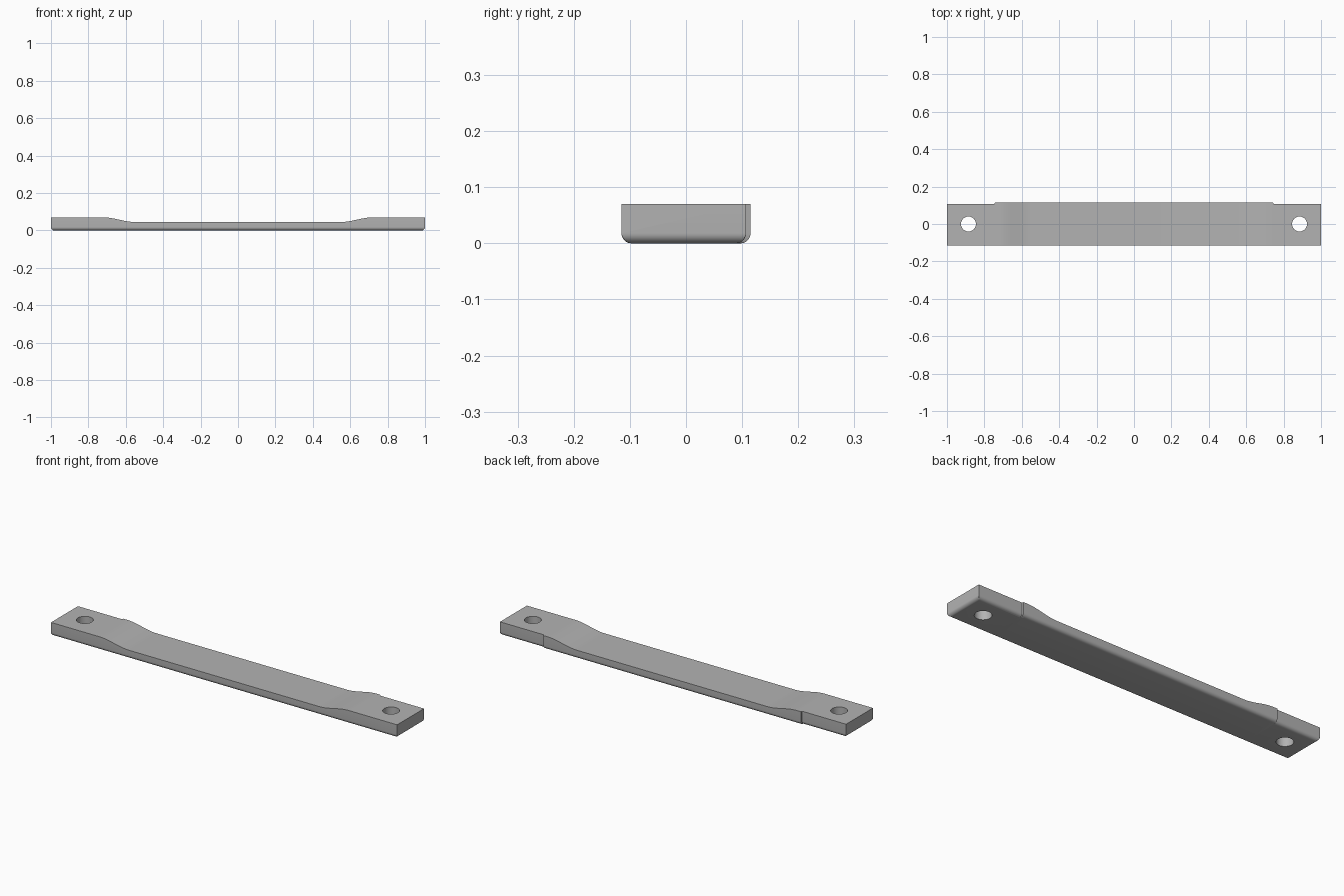
import bpy, bmesh, math

cube = bpy.data.objects.get("Cube")
if cube:
    bpy.data.objects.remove(cube, do_unlink=True)

FRONT, BACK, BACK_END = -0.115, 0.115, 0.107
THICK, THIN = 0.07, 0.045
ROUND, STEP = 0.018, 0.745
ARC = 8

grey = bpy.data.materials.new("grey_plastic")
grey.use_nodes = True
grey.diffuse_color = (0.45, 0.45, 0.45, 1)
grey.node_tree.nodes["Principled BSDF"].inputs["Base Color"].default_value = grey.diffuse_color


def top_height(x):
    """Thick ends blending in an S curve to the thin middle."""
    t = min(max((abs(x) - 0.55) / 0.17, 0), 1)
    return THIN + (THICK - THIN) * t * t * (3 - 2 * t)


def section(x):
    """Cross-section with rounded lower corners, lifted where the end rounds over."""
    d = min(1 - abs(x), ROUND)
    floor = ROUND - math.sqrt(max(ROUND ** 2 - (ROUND - d) ** 2, 0))
    back = BACK_END if abs(x) > STEP else BACK
    angles = [math.pi / 2 * i / ARC for i in range(ARC + 1)]
    arc = [(ROUND * (1 - math.cos(a)), max(ROUND * (1 - math.sin(a)), floor)) for a in angles]
    top = top_height(x)
    return ([(x, FRONT, top)] + [(x, FRONT + i, z) for i, z in arc]
            + [(x, back - i, z) for i, z in reversed(arc)] + [(x, back, top)])


# Stations along one half, mirrored to the other
half = [1 - ROUND * (1 - math.cos(math.pi / 2 * i / ARC)) for i in range(ARC + 1)]
half += [STEP + 0.001, STEP - 0.001]
half += [0.72 - 0.17 * i / 16 for i in range(17)]
stations = sorted([-x for x in half] + half)

# Bar body lofted through the stations
bm = bmesh.new()
rings = [[bm.verts.new(p) for p in section(x)] for x in stations]
for a, b in zip(rings, rings[1:]):
    for i in range(len(a)):
        j = (i + 1) % len(a)
        bm.faces.new((a[i], a[j], b[j], b[i]))
bm.faces.new(rings[0])
bm.faces.new(rings[-1])
bmesh.ops.remove_doubles(bm, verts=bm.verts, dist=1e-6)
bmesh.ops.recalc_face_normals(bm, faces=bm.faces)
mesh = bpy.data.meshes.new("handle_bar")
bm.to_mesh(mesh)
bm.free()
mesh.materials.append(grey)
bar = bpy.data.objects.new("handle_bar", mesh)
bpy.context.collection.objects.link(bar)

# Screw holes through both ends
for side, x in (("right", -0.885), ("left", 0.885)):
    bpy.ops.mesh.primitive_cylinder_add(vertices=48, radius=0.04, depth=0.3, location=(x, 0, 0.03))
    cutter = bpy.context.object
    cutter.name = side + "_hole_cutter"
    cutter.data.materials.append(grey)
    cut = bar.modifiers.new(side + "_hole", "BOOLEAN")
    cut.operation = "DIFFERENCE"
    cut.solver = "EXACT"
    cut.object = cutter
    bpy.ops.object.select_all(action="DESELECT")
    bar.select_set(True)
    bpy.context.view_layer.objects.active = bar
    bpy.ops.object.modifier_apply(modifier=cut.name)
    bpy.data.objects.remove(cutter, do_unlink=True)

bpy.ops.object.shade_smooth_by_angle(angle=math.radians(30))
